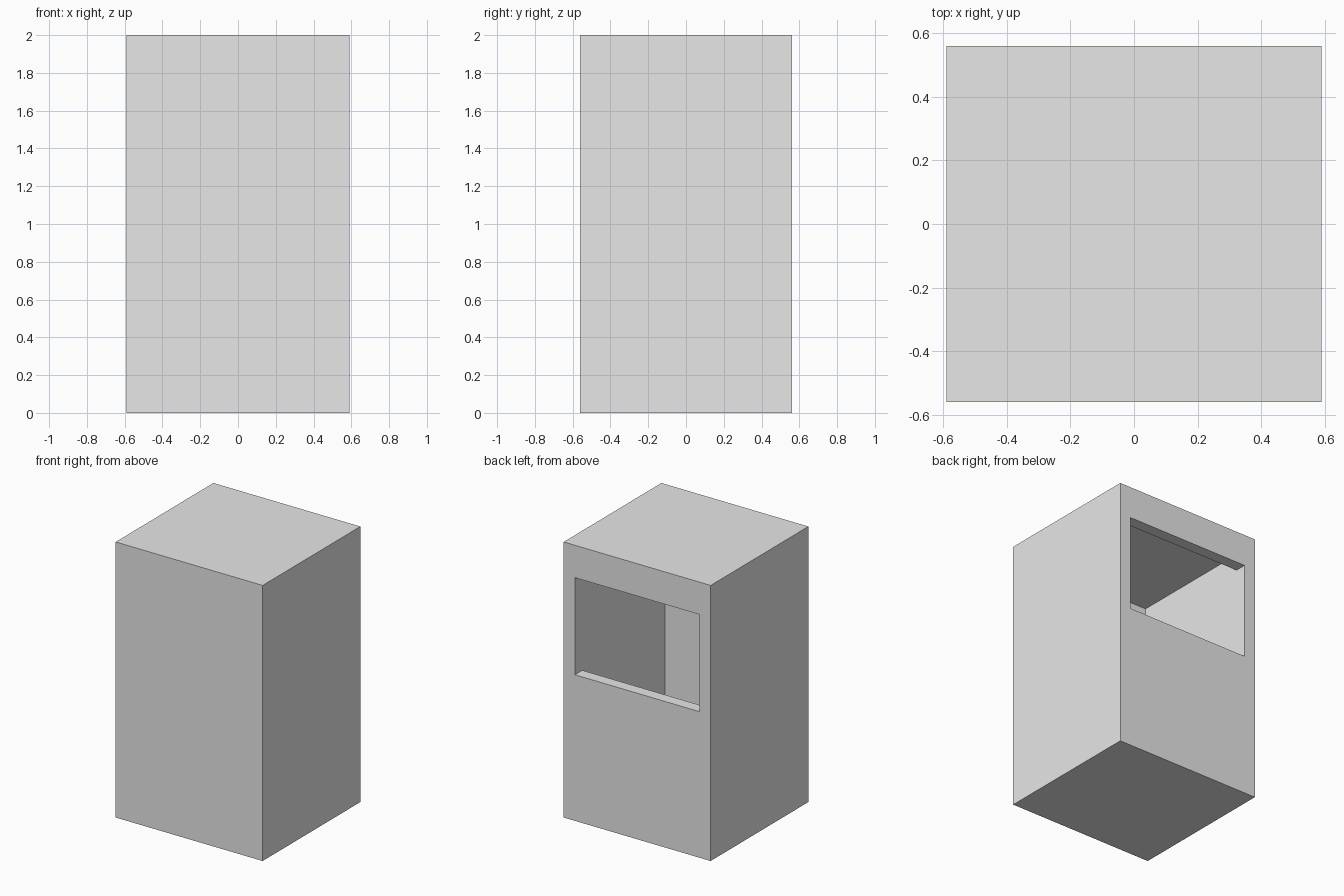
import bpy
import bmesh

if "Cube" in bpy.data.objects:
    bpy.data.objects.remove(bpy.data.objects["Cube"], do_unlink=True)

# Overall size, and the hollow inside
HALF_X, HALF_Y, HEIGHT = 0.59, 0.56, 2.0
ROOM_X, ROOM_Y = 0.5, 0.475
FLOOR, CEILING = 0.115, 1.885
SILL, LINTEL = 1.06, 1.765

grey = bpy.data.materials.new("light grey")
grey.use_nodes = True
grey.diffuse_color = (0.8, 0.8, 0.8, 1)
grey.node_tree.nodes["Principled BSDF"].inputs["Base Color"].default_value = (0.8, 0.8, 0.8, 1)


def extrude_profile(name, profile, half_width):
    """Extrude a (y, z) outline along x, centred on x = 0."""
    bm = bmesh.new()
    face = bm.faces.new([bm.verts.new((-half_width, y, z)) for y, z in profile])
    moved = bmesh.ops.extrude_face_region(bm, geom=[face])["geom"]
    bmesh.ops.translate(bm, vec=(2 * half_width, 0, 0),
                        verts=[v for v in moved if isinstance(v, bmesh.types.BMVert)])
    bmesh.ops.recalc_face_normals(bm, faces=bm.faces)
    mesh = bpy.data.meshes.new(name)
    bm.to_mesh(mesh)
    bm.free()
    mesh.materials.append(grey)
    obj = bpy.data.objects.new(name, mesh)
    bpy.context.collection.objects.link(obj)
    return obj


# Solid outer block
booth = extrude_profile("booth_shell", [
    (-HALF_Y, 0), (HALF_Y, 0), (HALF_Y, HEIGHT), (-HALF_Y, HEIGHT)], HALF_X)

# Room and rear window as one cutter
OUT = HALF_Y + 0.2
cutter = extrude_profile("room_cutter", [
    (-ROOM_Y, FLOOR), (ROOM_Y, FLOOR),
    (ROOM_Y, SILL), (OUT, SILL), (OUT, LINTEL), (ROOM_Y, LINTEL),
    (ROOM_Y, CEILING), (-ROOM_Y, CEILING)], ROOM_X)
cutter.hide_render = True

# Hollow out the block, then drop the cutter
hollow = booth.modifiers.new("hollow", 'BOOLEAN')
hollow.operation = 'DIFFERENCE'
hollow.solver = 'EXACT'
hollow.object = cutter
bpy.context.view_layer.objects.active = booth
bpy.ops.object.modifier_apply(modifier=hollow.name)
bpy.data.objects.remove(cutter, do_unlink=True)
